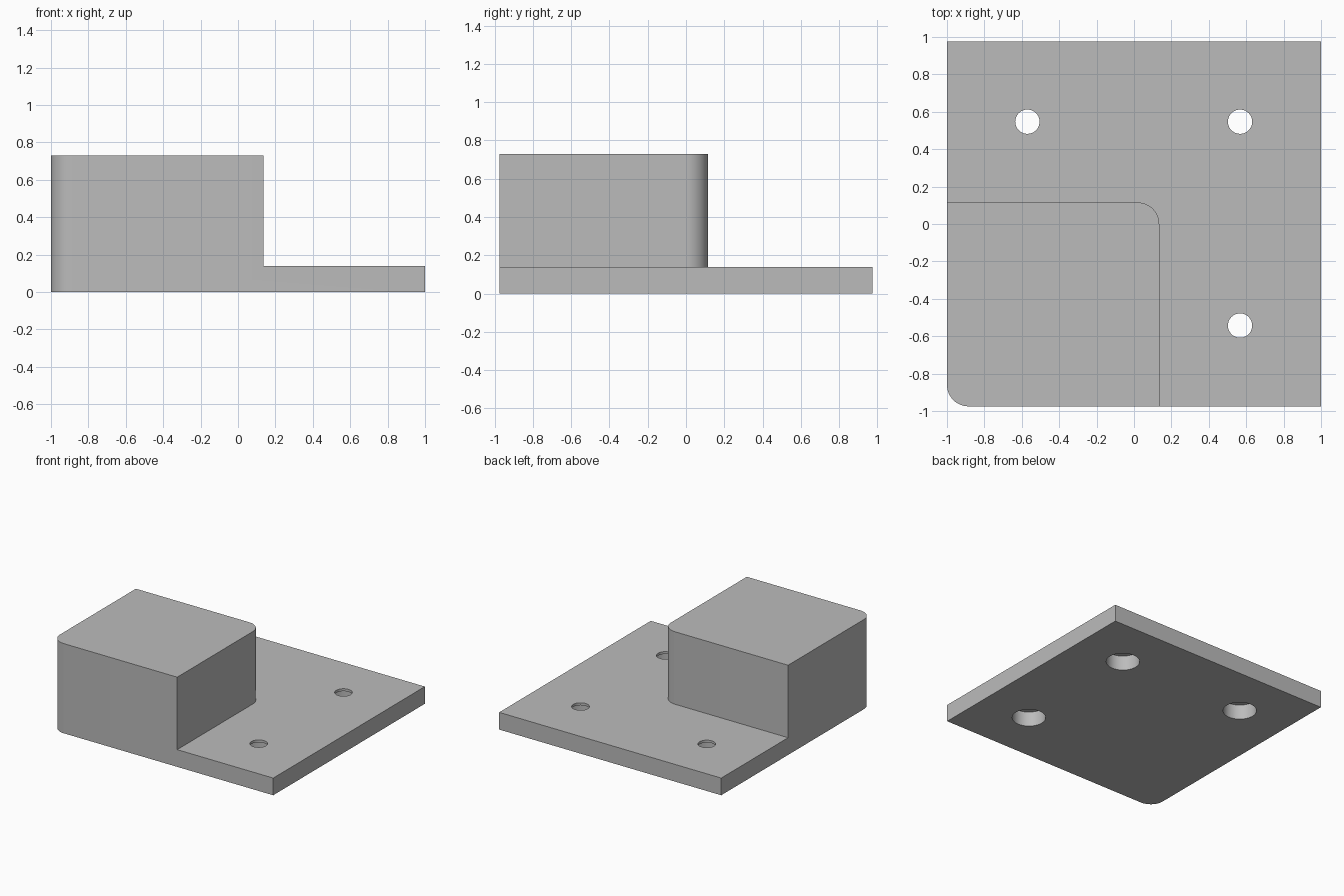
import bpy
import bmesh
from math import cos, sin, pi, radians

cube = bpy.data.objects.get("Cube")
if cube:
    bpy.data.objects.remove(cube, do_unlink=True)

grey = bpy.data.materials.new("plain grey")
grey.use_nodes = True
colour = (0.5, 0.5, 0.5, 1)
grey.diffuse_color = colour
grey.node_tree.nodes["Principled BSDF"].inputs["Base Color"].default_value = colour

LEFT, RIGHT, FRONT, BACK = -1, 1, -0.975, 0.975
PLATE_TOP, BLOCK_TOP = 0.14, 0.73
STEP_X, STEP_Y, RADIUS = 0.135, 0.115, 0.115


def arc(cx, cy, r, start, end, steps):
    """Points along an arc, angles in degrees."""
    return [(cx + r * cos(radians(start + (end - start) * i / steps)),
             cy + r * sin(radians(start + (end - start) * i / steps)))
            for i in range(steps + 1)]


def prism(name, outline, bottom, top):
    """Extrude a counter-clockwise outline straight up."""
    bm = bmesh.new()
    face = bm.faces.new([bm.verts.new((x, y, bottom)) for x, y in outline])
    up = bmesh.ops.extrude_face_region(bm, geom=[face])["geom"]
    for v in up:
        if isinstance(v, bmesh.types.BMVert):
            v.co.z = top
    bmesh.ops.recalc_face_normals(bm, faces=bm.faces)
    mesh = bpy.data.meshes.new(name)
    bm.to_mesh(mesh)
    bm.free()
    mesh.materials.append(grey)
    obj = bpy.data.objects.new(name, mesh)
    bpy.context.collection.objects.link(obj)
    return obj


def combine(target, tool, operation):
    """Apply a boolean and remove the tool."""
    mod = target.modifiers.new(operation.lower(), "BOOLEAN")
    mod.operation, mod.object, mod.solver = operation, tool, "EXACT"
    bpy.context.view_layer.objects.active = target
    bpy.ops.object.modifier_apply(modifier=mod.name)
    bpy.data.objects.remove(tool, do_unlink=True)


# Base plate and raised block share the rounded front corner
front_corner = arc(LEFT + RADIUS, FRONT + RADIUS, RADIUS, 180, 270, 12)
inner_corner = arc(STEP_X - RADIUS, STEP_Y - RADIUS, RADIUS, 0, 90, 12)
bracket = prism("mounting_bracket",
                front_corner + [(RIGHT, FRONT), (RIGHT, BACK), (LEFT, BACK)], 0, PLATE_TOP)
block = prism("raised_block",
              front_corner + [(STEP_X, FRONT)] + inner_corner + [(LEFT, STEP_Y)],
              PLATE_TOP / 2, BLOCK_TOP)
combine(bracket, block, "UNION")

# Screw holes: narrow through the top, wide recess from below
for x, y in ((-0.57, 0.547), (0.567, 0.547), (0.567, -0.543)):
    for r, bottom, top in ((0.065, -0.1, PLATE_TOP + 0.1), (0.125, -0.1, PLATE_TOP - 0.02)):
        cutter = prism("hole_cutter", arc(x, y, r, 0, 360, 40)[:-1], bottom, top)
        cutter.hide_render = True
        combine(bracket, cutter, "DIFFERENCE")

# Smooth the rounded corners and hole walls, keep hard edges
bpy.ops.object.select_all(action="DESELECT")
bracket.select_set(True)
bpy.context.view_layer.objects.active = bracket
bpy.ops.object.shade_smooth_by_angle(angle=pi / 6)
